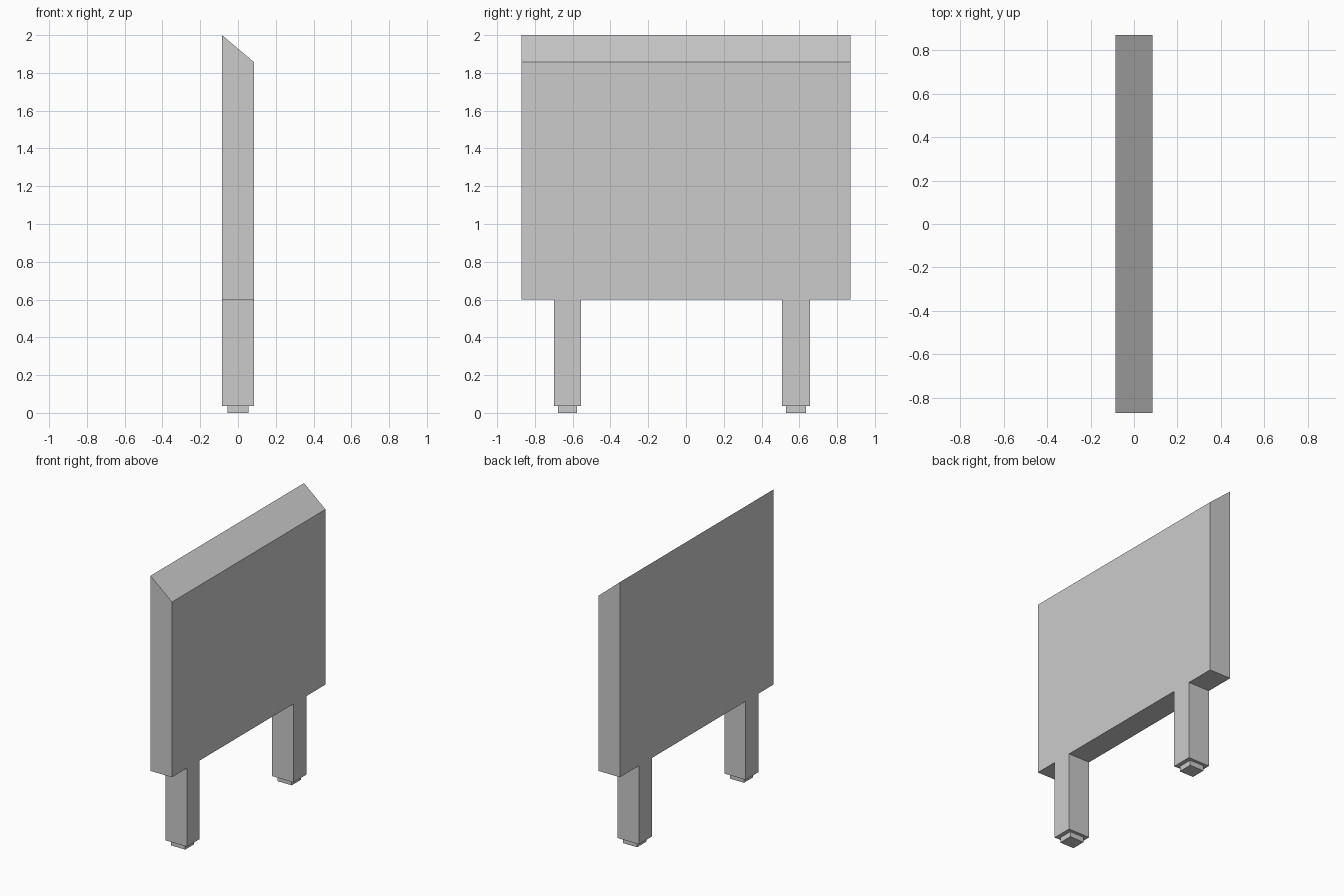
import bpy
import bmesh

if "Cube" in bpy.data.objects:
    bpy.data.objects.remove(bpy.data.objects["Cube"])

HALF_X, HALF_Y = 0.085, 0.87
TOP_BACK, TOP_FRONT = 2.0, 1.857
PANEL_Z, FOOT_Z = 0.6, 0.037
LEGS = [(-0.70, -0.555), (0.507, 0.656)]   # y range of each leg
FOOT_INSET = 0.022
FOOT_X = 0.056


def make_object(name, bm):
    bmesh.ops.recalc_face_normals(bm, faces=bm.faces)
    mesh = bpy.data.meshes.new(name)
    bm.to_mesh(mesh)
    bm.free()
    obj = bpy.data.objects.new(name, mesh)
    bpy.context.collection.objects.link(obj)
    return obj


def extrude_outline(name, outline, half_x, slope_top=None):
    """Extrude a y/z outline along x; optionally lower the +x top edge."""
    bm = bmesh.new()
    face = bm.faces.new([bm.verts.new((-half_x, y, z)) for y, z in outline])
    result = bmesh.ops.extrude_face_region(bm, geom=[face], use_keep_orig=True)
    top = max(z for _, z in outline)
    for v in result["geom"]:
        if isinstance(v, bmesh.types.BMVert):
            v.co.x = half_x
            if slope_top is not None and v.co.z > top - 1e-4:
                v.co.z = slope_top
    return make_object(name, bm)


# Panel and its two flush legs, one continuous outline with a slanted top
outline = [(-HALF_Y, TOP_BACK), (-HALF_Y, PANEL_Z)]
for y0, y1 in LEGS:
    outline += [(y0, PANEL_Z), (y0, FOOT_Z), (y1, FOOT_Z), (y1, PANEL_Z)]
outline += [(HALF_Y, PANEL_Z), (HALF_Y, TOP_BACK)]
extrude_outline("panel_with_legs", outline, HALF_X, TOP_FRONT)

# Small inset foot under each leg
for i, (y0, y1) in enumerate(LEGS):
    a, b = y0 + FOOT_INSET, y1 - FOOT_INSET
    extrude_outline(f"foot_{i + 1}",
                    [(a, FOOT_Z), (a, 0), (b, 0), (b, FOOT_Z)], FOOT_X)
